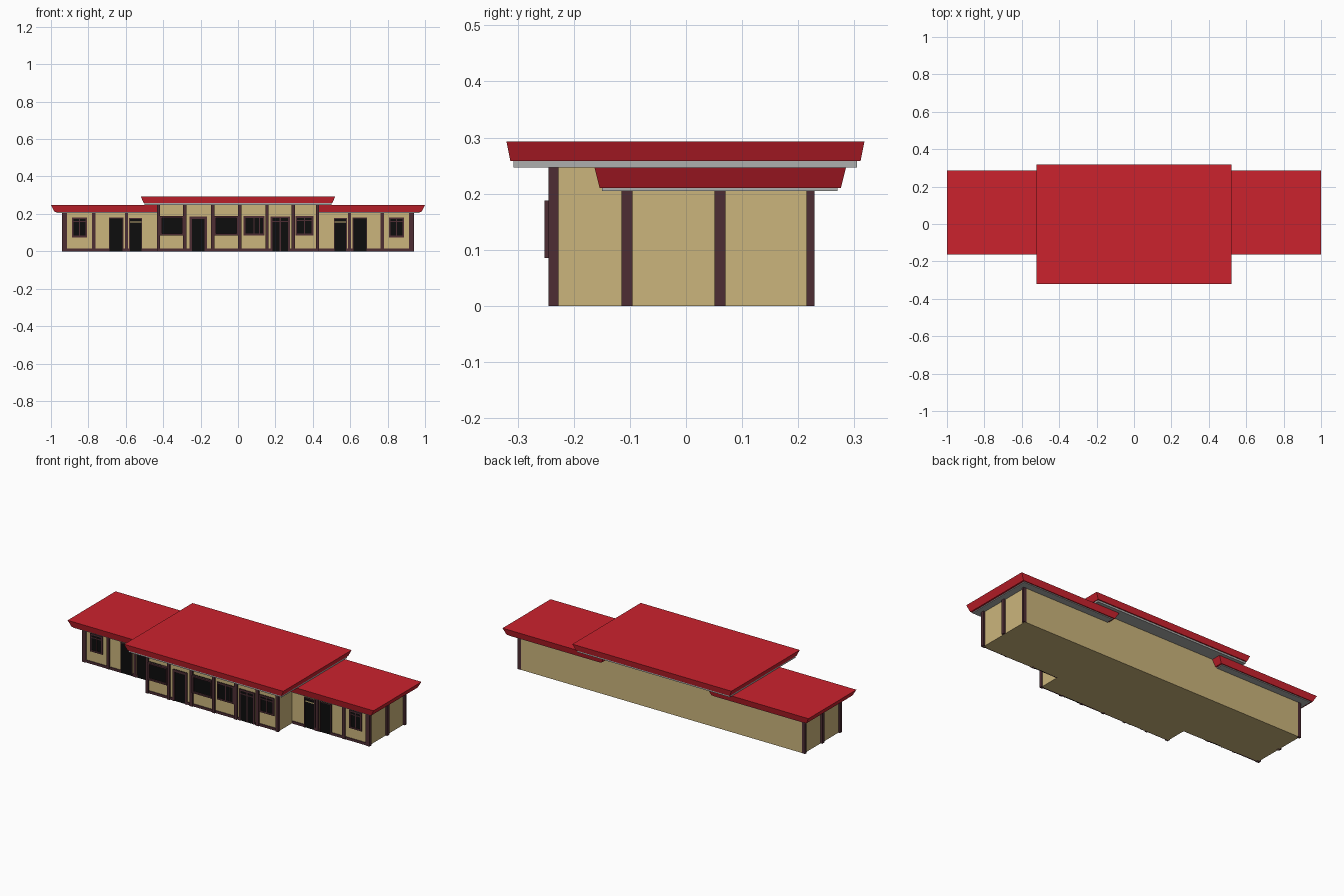
import bpy
import bmesh

cube = bpy.data.objects.get("Cube")
if cube:
    bpy.data.objects.remove(cube, do_unlink=True)


def material(name, rgb):
    m = bpy.data.materials.new(name)
    m.use_nodes = True
    m.diffuse_color = (*rgb, 1)
    m.node_tree.nodes["Principled BSDF"].inputs["Base Color"].default_value = (*rgb, 1)
    return m


RED = material("roof red", (0.6, 0.016, 0.027))
TAN = material("wall tan", (0.6, 0.46, 0.2))
DARK = material("timber maroon", (0.075, 0.026, 0.034))
BLACK = material("glass black", (0.004, 0.004, 0.004))
GREY = material("soffit grey", (0.42, 0.43, 0.42))


def box(name, mat, x, y, z, inset=(0, 0)):
    """Box spanning the ranges x, y, z; inset narrows the bottom."""
    bm = bmesh.new()
    bmesh.ops.create_cube(bm, size=1)
    for v in bm.verts:
        low = v.co.z < 0
        ix, iy = inset if low else (0, 0)
        v.co = (x[1] - ix if v.co.x > 0 else x[0] + ix,
                y[1] - iy if v.co.y > 0 else y[0] + iy,
                z[0] if low else z[1])
    mesh = bpy.data.meshes.new(name)
    bm.to_mesh(mesh)
    bm.free()
    mesh.materials.append(mat)
    obj = bpy.data.objects.new(name, mesh)
    bpy.context.collection.objects.link(obj)
    return obj


def span(a, b, s=1):
    """Range a..b, mirrored when s is -1."""
    return tuple(sorted((a * s, b * s)))


def opening(name, x, z, wall, depth=0.006, uprights=(), rails=(), edge=0.009, bar=DARK):
    """Glass with a frame; uprights and rails are fractions of the size."""
    front = wall - depth
    box(name + "_glass", BLACK, x, (wall - depth * 0.5, wall + 0.004), z)
    y = (front, wall + 0.004)
    box(name + "_left_frame", DARK, (x[0], x[0] + edge), y, z)
    box(name + "_right_frame", DARK, (x[1] - edge, x[1]), y, z)
    inner = (x[0] + edge, x[1] - edge)
    box(name + "_head", DARK, inner, y, (z[1] - edge, z[1]))
    if z[0] > 0.05:
        box(name + "_sill", DARK, inner, y, (z[0], z[0] + edge))
    y = (front + 0.001, wall)
    for f in uprights:
        c = x[0] + f * (x[1] - x[0])
        box(name + "_upright", DARK, (c - 0.003, c + 0.003), y, z)
    for f in rails:
        c = z[0] + f * (z[1] - z[0])
        box(name + "_rail", bar, inner, y, (c - 0.003, c + 0.003))


def skirting(name, spans, wall):
    for a, b in spans:
        box(name, DARK, (a, b), (wall - 0.004, wall + 0.004), (0, 0.015))


BACK = 0.228
HALL, WING = -0.235, -0.108   # front wall planes

# Central hall with its roof
box("hall_walls", TAN, (-0.43, 0.43), (HALL, BACK), (0, 0.248))
box("hall_soffit", GREY, (-0.5, 0.5), (-0.307, 0.305), (0.247, 0.259))
box("hall_roof", RED, (-0.52, 0.52), (-0.32, 0.318), (0.258, 0.293), (0.016, 0.007))

# Hall front posts
for c in (-0.425, -0.285, -0.135, 0.01, 0.155, 0.295, 0.425):
    box("hall_post", DARK, (c - 0.009, c + 0.009), (-0.245, -0.227), (0, 0.2475))

# Hall front windows and doors
HIGH = (0.085, 0.188)
DOOR = (0, 0.186)
opening("left_display_window", (-0.416, -0.29), HIGH, HALL, 0.017)
opening("entrance_door", (-0.258, -0.165), DOOR, HALL, edge=0.013)
opening("middle_display_window", (-0.126, 0.001), HIGH, HALL, 0.017)
opening("triple_window", (0.03, 0.142), HIGH, HALL, uprights=(0.5, 0.75))
opening("double_door", (0.175, 0.277), DOOR, HALL, uprights=(0.5,), rails=(0.86,))
opening("cross_window", (0.307, 0.403), HIGH, HALL, uprights=(0.5,), rails=(0.78,))
skirting("hall_skirting", [(-0.43, -0.258), (-0.165, 0.175), (0.277, 0.43)], HALL)

# Side wings, mirrored
for s, side in ((-1, "right"), (1, "left")):
    n = side + "_wing_"
    box(n + "walls", TAN, span(0.43, 0.93, s), (WING, BACK), (0, 0.207))
    box(n + "soffit", GREY, span(0.37, 0.97, s), (-0.15, 0.27), (0.205, 0.212))
    box(n + "roof", RED, span(0.34, 1.0, s), (-0.163, 0.285), (0.21, 0.2465), (0.02, 0.009))

    # Front posts, corner and end posts
    for a, b in ((0.915, 0.94), (0.762, 0.78), (0.588, 0.604)):
        box(n + "front_post", DARK, span(a, b, s), (-0.115, -0.095), (0, 0.2055))
    for y in ((0.051, 0.07), (0.215, BACK + 0.001)):
        box(n + "end_post", DARK, span(0.92, 0.94, s), y, (0, 0.2055))

    # Window and two doors
    opening(n + "window", span(0.807, 0.888, s), (0.075, 0.182), WING,
            uprights=(0.5,), rails=(0.78,))
    opening(n + "outer_door", span(0.613, 0.69, s), (0, 0.18), WING, edge=0.004)
    opening(n + "inner_door", span(0.512, 0.582, s), (0, 0.178), WING,
            rails=(0.88,), edge=0.004, bar=TAN)
    skirting(n + "skirting", [span(0.69, 0.93, s), span(0.582, 0.613, s),
                              span(0.43, 0.512, s)], WING)
